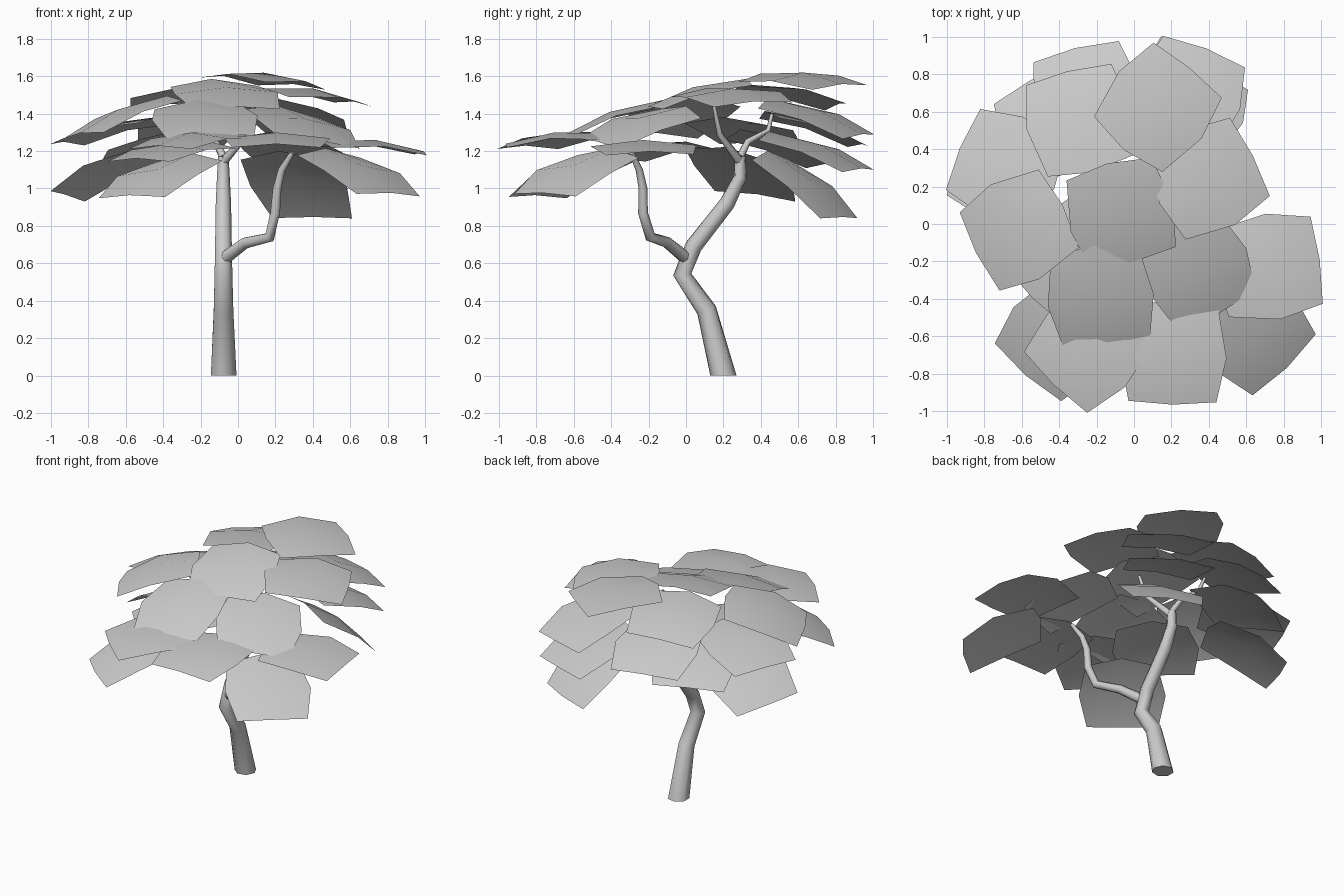
import bpy, bmesh
from math import cos, sin, tau, radians
from mathutils import Vector

if "Cube" in bpy.data.objects:
    bpy.data.objects.remove(bpy.data.objects["Cube"])


def finish(name, bm):
    mesh = bpy.data.meshes.new(name)
    bm.to_mesh(mesh)
    bm.free()
    ob = bpy.data.objects.new(name, mesh)
    bpy.context.collection.objects.link(ob)
    for p in mesh.polygons:
        p.use_smooth = len(p.vertices) == 4
    return ob


def limb(name, path, start=None, sides=7):
    """Tapered tube through (x, y, z, radius) points."""
    bm = bmesh.new()
    pts = [Vector(p[:3]) for p in path]
    rings = []
    u = Vector((1, 0, 0))
    for i, p in enumerate(pts):
        t = Vector((0, 0, 0))
        if i > 0:
            t += (p - pts[i - 1]).normalized()
        if i < len(pts) - 1:
            t += (pts[i + 1] - p).normalized()
        if i == 0 and start:
            t = Vector(start)
        t.normalize()
        u = (u - t * u.dot(t)).normalized()
        v = t.cross(u)
        rings.append([bm.verts.new(p + path[i][3] * (cos(tau * k / sides) * u + sin(tau * k / sides) * v))
                      for k in range(sides)])
    for a, b in zip(rings, rings[1:]):
        for k in range(sides):
            n = (k + 1) % sides
            bm.faces.new((a[k], a[n], b[n], b[k]))
    bm.faces.new(rings[0][::-1])
    bm.faces.new(rings[-1])
    return finish(name, bm)


# Trunk, side branch and upper twigs
limb("trunk", [(-.08, .2, 0, .072), (-.08, .11, .35, .055), (-.08, -.02, .54, .05), (-.08, .04, .69, .047),
               (-.08, .22, .92, .043), (-.08, .29, 1.06, .036), (-.08, .29, 1.17, .03)], start=(0, 0, 1))
limb("side_branch", [(-.08, .01, .62, .036), (.04, -.1, .71, .031), (.17, -.19, .74, .029), (.2, -.23, .87, .027),
                     (.21, -.23, 1.0, .024), (.235, -.25, 1.1, .02), (.29, -.29, 1.19, .013)])
limb("twig_front", [(-.08, .29, 1.14, .025), (.05, .18, 1.29, .016), (.08, .15, 1.44, .01)])
limb("twig_back", [(-.08, .29, 1.17, .022), (-.12, .33, 1.25, .018), (-.19, .44, 1.31, .014), (-.22, .46, 1.4, .01)])


# Leaf clump: domed 2 x 2 patch, rows run from stem end to tip, (along, across, height)
LEAF = [(-.25, -.235, 0), (-.29, 0, .03), (-.25, .235, 0),
        (.02, -.285, .03), (.01, 0, .06), (.02, .285, .03),
        (.26, -.235, 0), (.275, 0, .02), (.26, .235, 0)]


def leaf(name, x, y, z, heading, gx, gy):
    bm = bmesh.new()
    n = Vector((-gx, -gy, 1)).normalized()
    a = radians(heading)
    u = Vector((cos(a), sin(a), 0))
    u = (u - n * u.dot(n)).normalized()
    v = n.cross(u)
    c = Vector((x, y, z))
    vs = [bm.verts.new(c + u * p + v * q + n * h) for p, q, h in LEAF]
    for i in (0, 1, 3, 4):
        bm.faces.new((vs[i], vs[i + 3], vs[i + 4], vs[i + 1]))
    return finish(name, bm)


# Canopy: x, y, z, heading in degrees, slope along x, slope along y
UPPER = [
    (.125, .62, 1.56, 51, -.09, -.03),
    (-.29, .55, 1.48, 104, .12, -.15),
    (-.07, .06, 1.485, -75, -.05, .25),
    (.39, .24, 1.475, 27, -.12, 0),
    (-.61, -.03, 1.37, 207, .35, .1),
    (-.18, -.38, 1.355, -83, 0, .33),
    (.335, -.24, 1.32, -62, -.25, .25),
    (.29, .69, 1.36, 69, -.17, -.3),
    (-.25, .68, 1.30, 104, .08, -.3),
    (-.68, .30, 1.29, 157, .2, -.1),
]
LOWER = [
    (-.24, -.66, 1.24, 226, .08, .08),
    (.21, -.69, 1.24, -91, 0, .08),
    (.72, -.23, 1.20, 8, -.08, 0),
    (.64, -.58, 1.07, -46, -.33, .3),
    (-.41, -.61, 1.05, 229, .28, .3),
    (-.69, .29, 1.07, 157, .4, -.3),
    (.31, .63, 1.0, 65, -.33, -.7),
    (.28, .69, 1.18, 69, -.15, -.32),
    (-.43, .53, 1.20, 118, .2, -.25),
    (-.35, -.20, 1.18, 225, .1, .1),
]
for tier, rows in (("upper", UPPER), ("lower", LOWER)):
    for i, row in enumerate(rows):
        leaf(f"{tier}_leaf_{i + 1}", *row)
